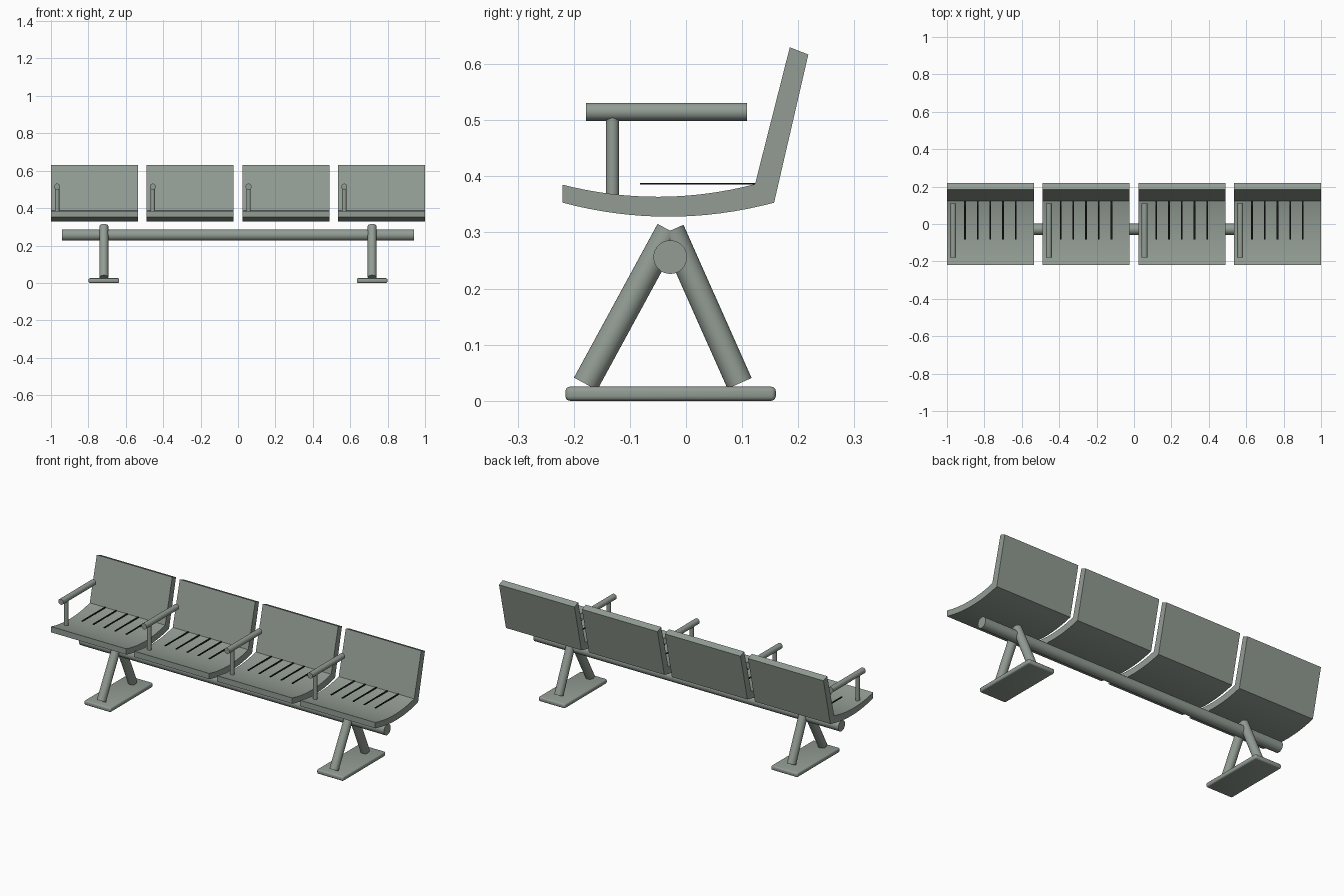
import bpy, bmesh, math
from mathutils import Vector

if "Cube" in bpy.data.objects:
    bpy.data.objects.remove(bpy.data.objects["Cube"])


def material(name, rgb):
    m = bpy.data.materials.new(name)
    m.diffuse_color = (*rgb, 1)
    m.use_nodes = True
    m.node_tree.nodes["Principled BSDF"].inputs["Base Color"].default_value = m.diffuse_color
    return m


GREY = material("grey_green_metal", (0.29, 0.335, 0.295))
BLACK = material("black_slot", (0.006, 0.008, 0.008))


def finish(name, bm, mat, smooth=True):
    bmesh.ops.recalc_face_normals(bm, faces=bm.faces)
    me = bpy.data.meshes.new(name)
    bm.to_mesh(me)
    bm.free()
    me.materials.append(mat)
    ob = bpy.data.objects.new(name, me)
    bpy.context.collection.objects.link(ob)
    if smooth:
        bpy.ops.object.select_all(action='DESELECT')
        ob.select_set(True)
        bpy.context.view_layer.objects.active = ob
        bpy.ops.object.shade_smooth_by_angle(angle=math.radians(35))
    return ob


def tube(name, a, b, r):
    a, b = Vector(a), Vector(b)
    d = b - a
    bm = bmesh.new()
    bmesh.ops.create_cone(bm, cap_ends=True, segments=32, radius1=r, radius2=r, depth=d.length)
    bmesh.ops.rotate(bm, verts=bm.verts, matrix=d.to_track_quat('Z', 'Y').to_matrix())
    bmesh.ops.translate(bm, verts=bm.verts, vec=(a + b) / 2)
    return finish(name, bm, GREY)


def block(name, centre, size, mat, bevel=0):
    bm = bmesh.new()
    bmesh.ops.create_cube(bm, size=1)
    bmesh.ops.scale(bm, verts=bm.verts, vec=size)
    bmesh.ops.translate(bm, verts=bm.verts, vec=centre)
    if bevel:
        bmesh.ops.bevel(bm, geom=bm.edges[:], offset=bevel, segments=3, profile=0.5, affect='EDGES')
    return finish(name, bm, mat, bevel > 0)


def sag_curve(y0, z0, y1, z1, sag, n=16):
    """Shallow dished curve between two (y, z) points."""
    return [(y0 + (y1 - y0) * t, z0 + (z1 - z0) * t - sag * 4 * t * (1 - t))
            for t in (i / n for i in range(n + 1))]


# Side outline of one seat: dished pan running into a raked backrest
OUTLINE = (sag_curve(-0.22, 0.353, 0.157, 0.353, 0.025)
           + [(0.218, 0.617), (0.185, 0.630)]
           + sag_curve(0.123, 0.386, -0.22, 0.385, 0.022))
SEAT_W = 0.465

for i in range(4):
    x = -1 + i * (2 - SEAT_W) / 3
    # Seat shell
    bm = bmesh.new()
    face = bm.faces.new([bm.verts.new((x, y, z)) for y, z in OUTLINE])
    ext = bmesh.ops.extrude_face_region(bm, geom=[face])
    bmesh.ops.translate(bm, vec=(SEAT_W, 0, 0),
                        verts=[v for v in ext['geom'] if isinstance(v, bmesh.types.BMVert)])
    finish(f"seat_{i + 1}", bm, GREY)
    # Dark slots along the pan
    for j in range(5):
        block(f"seat_{i + 1}_slot_{j + 1}", (x + 0.096 + j * 0.068, 0.021, 0.387),
              (0.009, 0.206, 0.003), BLACK)
    # Armrest on the left side
    ax = x + 0.033
    tube(f"armrest_{i + 1}", (ax, -0.178, 0.515), (ax, 0.109, 0.515), 0.016)
    tube(f"armrest_post_{i + 1}", (ax, -0.131, 0.355), (ax, -0.131, 0.508), 0.0115)

# Support beam
tube("beam", (-0.94, -0.028, 0.256), (0.94, -0.028, 0.256), 0.03)

# Splayed legs on foot plates
for side, s in (("left", -1), ("right", 1)):
    x = 0.717 * s
    tube(f"front_leg_{side}", (x, -0.179, 0.030), (x, -0.030, 0.304), 0.0235)
    tube(f"back_leg_{side}", (x, 0.0955, 0.031), (x, -0.026, 0.304), 0.0235)
    block(f"foot_plate_{side}", (x, -0.0275, 0.0125), (0.164, 0.375, 0.025), GREY, 0.008)
